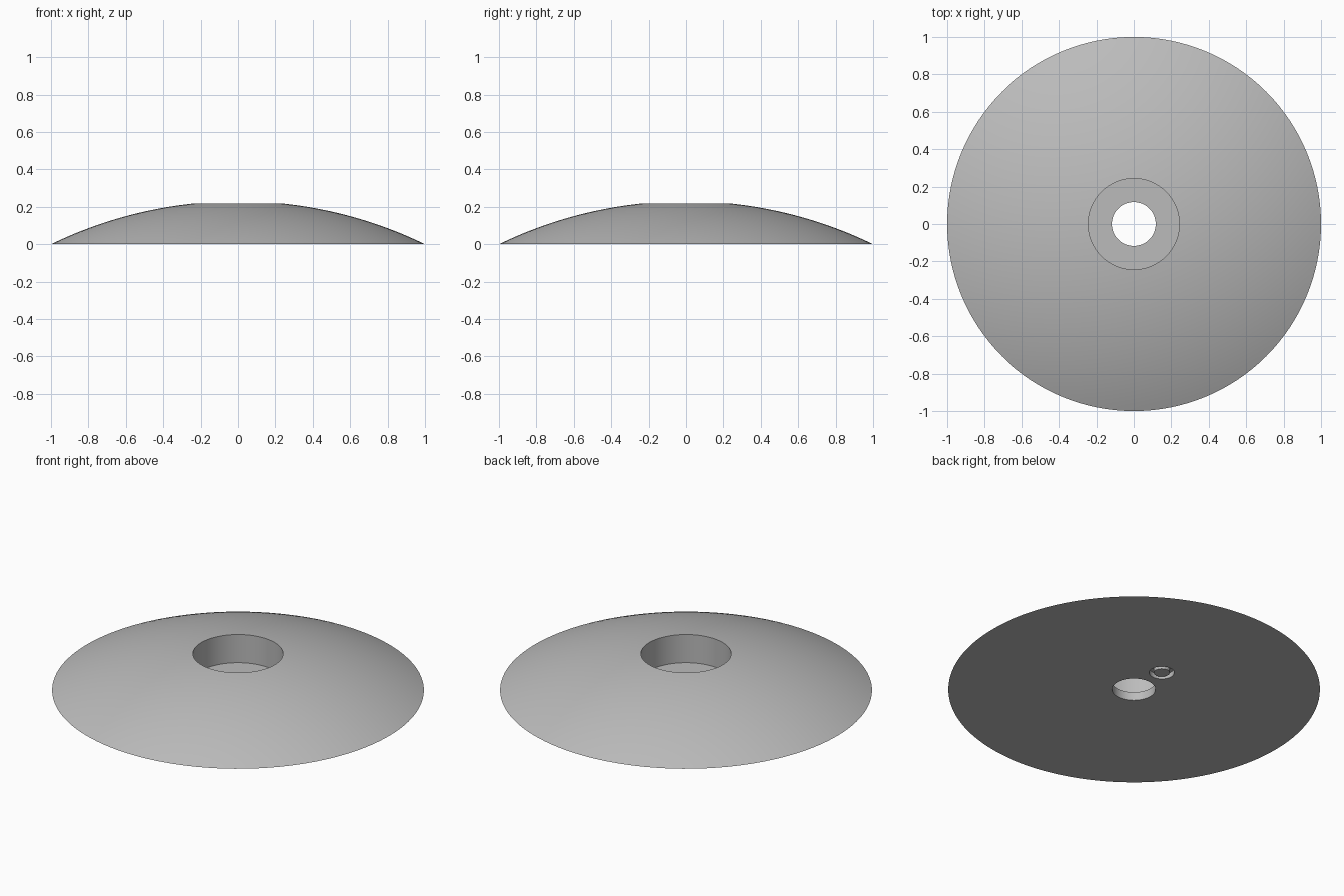
import bpy, bmesh, math

cube = bpy.data.objects.get("Cube")
if cube:
    bpy.data.objects.remove(cube)

# Dimensions
SEGMENTS = 128
HOLE_R, BORE_R, BORE_FLOOR = 0.117, 0.243, 0.05
APEX = 0.23
SPHERE_R = (1 + APEX ** 2) / (2 * APEX)

# Single grey material
grey = bpy.data.materials.new("plain grey")
grey.use_nodes = True
colour = (0.5, 0.5, 0.5, 1)
grey.diffuse_color = colour
grey.node_tree.nodes["Principled BSDF"].inputs["Base Color"].default_value = colour


def lathe(name, profile, segments):
    """Revolve a closed (radius, height) profile around z."""
    bm = bmesh.new()
    verts = [bm.verts.new((r, 0, z)) for r, z in profile]
    edges = [bm.edges.new((verts[i], verts[(i + 1) % len(verts)])) for i in range(len(verts))]
    bmesh.ops.spin(bm, geom=verts + edges, cent=(0, 0, 0), axis=(0, 0, 1),
                   angle=math.tau, steps=segments, use_duplicate=False)
    bmesh.ops.remove_doubles(bm, verts=bm.verts, dist=1e-5)
    bmesh.ops.recalc_face_normals(bm, faces=bm.faces)
    mesh = bpy.data.meshes.new(name)
    bm.to_mesh(mesh)
    bm.free()
    mesh.materials.append(grey)
    obj = bpy.data.objects.new(name, mesh)
    bpy.context.collection.objects.link(obj)
    return obj


def dome_height(r):
    return math.sqrt(SPHERE_R ** 2 - r ** 2) - (SPHERE_R - APEX)


# Domed disc with a through hole and a wide counterbore from above
STEPS = 24
radii = [1 + (BORE_R - 1) * i / STEPS for i in range(STEPS + 1)]
profile = [(HOLE_R, 0)] + [(r, dome_height(r)) for r in radii]
profile += [(BORE_R, BORE_FLOOR), (HOLE_R, BORE_FLOOR)]
disc = lathe("domed_disc", profile, SEGMENTS)

# Small ring groove in the underside
cutter = lathe("groove_cutter", [(0.043, -0.03), (0.067, -0.03), (0.067, 0.03), (0.043, 0.03)], 48)
cutter.location = (0, 0.234, 0)
cutter.hide_render = True
groove = disc.modifiers.new("ring_groove", 'BOOLEAN')
groove.operation = 'DIFFERENCE'
groove.solver = 'EXACT'
groove.object = cutter

# Apply the cut, drop the cutter and smooth the curved faces
bpy.ops.object.select_all(action='DESELECT')
disc.select_set(True)
bpy.context.view_layer.objects.active = disc
bpy.ops.object.modifier_apply(modifier=groove.name)
bpy.data.objects.remove(cutter)
bpy.ops.object.shade_smooth_by_angle(angle=math.radians(20))
